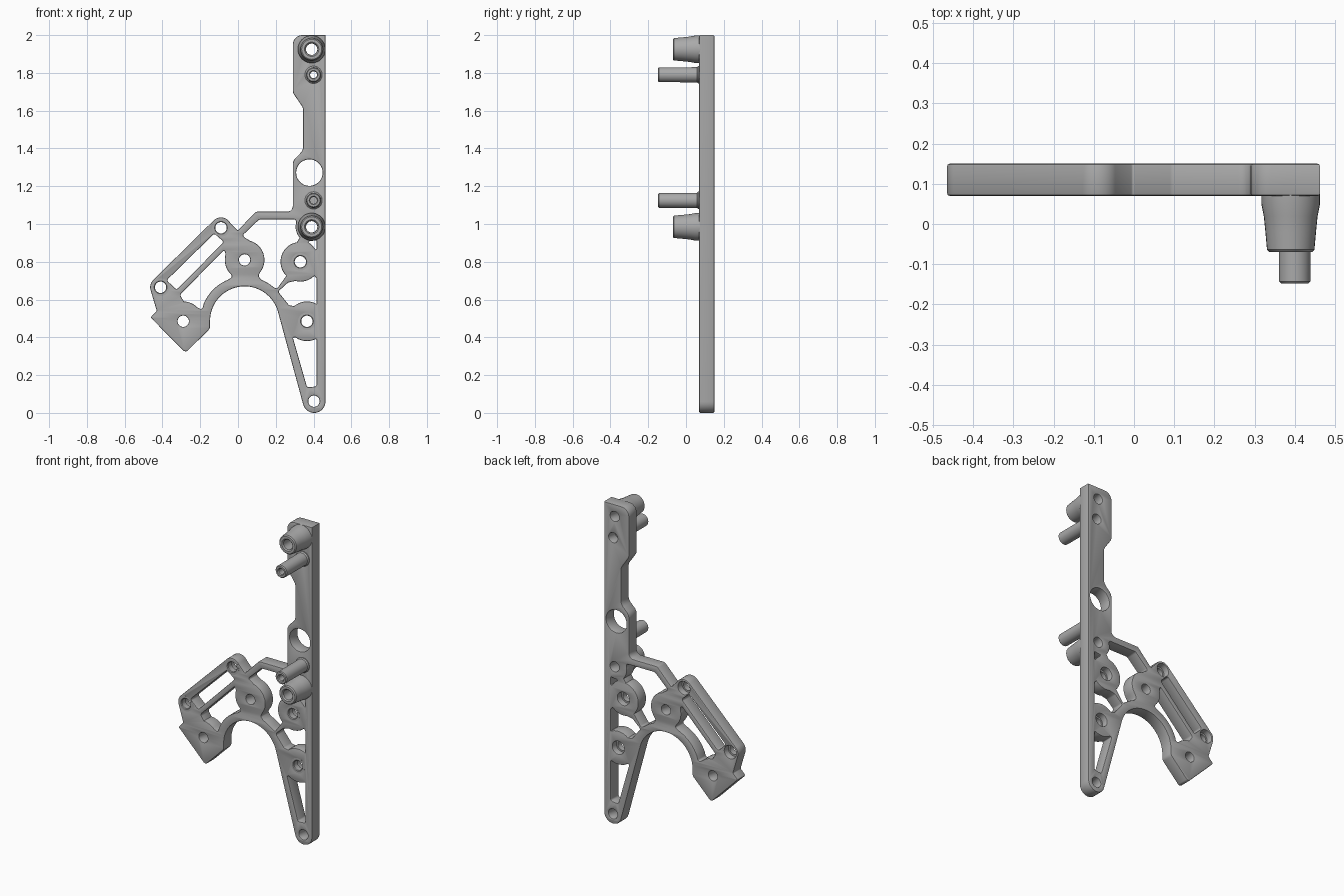
import bpy
import bmesh
from math import radians, cos, sin, pi, tan
from mathutils import Vector

if "Cube" in bpy.data.objects:
    bpy.data.objects.remove(bpy.data.objects["Cube"])

grey = bpy.data.materials.new("neutral grey")
grey.use_nodes = True
grey.diffuse_color = (0.4, 0.4, 0.4, 1)
grey.node_tree.nodes["Principled BSDF"].inputs["Base Color"].default_value = (0.4, 0.4, 0.4, 1)

FRONT, BACK, EDGE = 0.07, 0.15, 0.006
RIM = 0.463


def arc(x, z, r, start, end, n=12):
    """Points along a circle, angles in degrees."""
    angles = [radians(start + (end - start) * i / n) for i in range(n + 1)]
    return [(x + r * cos(a), z + r * sin(a)) for a in angles]


def circle(x, z, r, n=32):
    return arc(x, z, r, 0, 360, n)[:-1]


def rounded(path, steps=5):
    """Fillet each corner given as (x, z, radius)."""
    result = []
    for i, p in enumerate(path):
        here = Vector(p[:2])
        if len(p) == 2:
            result.append(here)
            continue
        a = Vector(path[i - 1][:2]) - here
        b = Vector(path[(i + 1) % len(path)][:2]) - here
        half = a.angle(b) / 2
        cut = min(p[2] / tan(half), a.length * 0.48, b.length * 0.48)
        radius = cut * tan(half)
        centre = here + (a.normalized() + b.normalized()).normalized() * (radius / sin(half))
        u = here + a.normalized() * cut - centre
        v = here + b.normalized() * cut - centre
        for k in range(steps + 1):
            t = k / steps
            result.append(centre + u.lerp(v, t).normalized() * radius)
    return result


def finish(obj, angle=35):
    obj.data.materials.clear()
    obj.data.materials.append(grey)
    bpy.ops.object.select_all(action='DESELECT')
    obj.select_set(True)
    bpy.context.view_layer.objects.active = obj
    bpy.ops.object.shade_smooth_by_angle(angle=radians(angle))


def plate(name, loops):
    """Flat plate with soft edges from an outline and its openings."""
    curve = bpy.data.curves.new(name, 'CURVE')
    curve.dimensions = '2D'
    curve.fill_mode = 'BOTH'
    curve.extrude = (BACK - FRONT) / 2 - EDGE
    curve.bevel_depth = EDGE
    curve.bevel_resolution = 1
    curve.offset = -EDGE
    for loop in loops:
        spline = curve.splines.new('POLY')
        spline.points.add(len(loop) - 1)
        for point, (x, z) in zip(spline.points, loop):
            point.co = (x, z, 0, 1)
        spline.use_cyclic_u = True
    obj = bpy.data.objects.new(name, curve)
    bpy.context.collection.objects.link(obj)
    obj.location.y = (FRONT + BACK) / 2
    obj.rotation_euler.x = pi / 2
    bpy.ops.object.select_all(action='DESELECT')
    obj.select_set(True)
    bpy.context.view_layer.objects.active = obj
    bpy.ops.object.convert(target='MESH')
    obj = bpy.context.object
    bm = bmesh.new()
    bm.from_mesh(obj.data)
    bmesh.ops.remove_doubles(bm, verts=bm.verts, dist=0.0001)
    bmesh.ops.recalc_face_normals(bm, faces=bm.faces)
    bm.to_mesh(obj.data)
    bm.free()
    finish(obj)


def turned(name, x, z, profile, n=32):
    """Hollow round part: closed (radius, y) profile turned about the y axis."""
    bm = bmesh.new()
    rings = [[bm.verts.new((px, y, pz)) for px, pz in circle(0, 0, r, n)] for r, y in profile]
    for i, ring in enumerate(rings):
        nxt = rings[(i + 1) % len(rings)]
        for k in range(n):
            m = (k + 1) % n
            bm.faces.new((ring[k], ring[m], nxt[m], nxt[k]))
    bmesh.ops.recalc_face_normals(bm, faces=bm.faces)
    mesh = bpy.data.meshes.new(name)
    bm.to_mesh(mesh)
    bm.free()
    obj = bpy.data.objects.new(name, mesh)
    obj.location = (x, 0, z)
    bpy.context.collection.objects.link(obj)
    finish(obj)


# Outer outline: foot, straight edge, stepped mast, strut, left arm, arch
outline = rounded(
    arc(0.403, 0.06, 0.06, 195, 360)
    + [(RIM, 2.0), (0.29, 2.0, 0.05), (0.29, 1.695, 0.04), (0.345, 1.615, 0.05),
       (0.345, 1.39, 0.05), (0.29, 1.335, 0.05), (0.29, 1.065, 0.03),
       (0.095, 1.065, 0.02), (-0.002, 0.965, 0.006)]
    + arc(-0.09, 0.98, 0.055, 30, 135)
    + arc(-0.41, 0.665, 0.055, 135, 195)
    + [(-0.43, 0.54, 0.008), (-0.463, 0.505, 0.008), (-0.277, 0.318, 0.018),
       (-0.148, 0.447, 0.03)]
    + arc(0.035, 0.487, 0.183, 180, 15, 32))

# Openings between the ribs
arm_slot = rounded([(-0.125, 0.95, 0.012), (-0.075, 0.905, 0.012),
                    (-0.325, 0.652, 0.012), (-0.378, 0.702, 0.012)])
arm_window = rounded(
    [(-0.07, 0.865, 0.012), (-0.308, 0.625, 0.015)]
    + arc(-0.29, 0.485, 0.105, 88, 45, 8)
    + [(-0.19, 0.545, 0.012)]
    + arc(0.035, 0.487, 0.235, 157, 112, 10)
    + [(-0.03, 0.72, 0.012)]
    + arc(0.035, 0.81, 0.105, 225, 165, 10))
strut_window = rounded(
    [(0.022, 0.938, 0.01), (0.112, 1.024, 0.02), (0.305, 1.024, 0.01)]
    + arc(0.39, 0.985, 0.085, 165, 222, 8)
    + arc(0.33, 0.80, 0.105, 100, 225, 16)
    + [(0.205, 0.655, 0.012)]
    + arc(0.035, 0.487, 0.235, 52, 68, 5)
    + [(0.108, 0.725, 0.012)]
    + arc(0.035, 0.81, 0.105, -38, 75, 16))
mast_gap = rounded([(0.367, 0.907, 0.004), (0.416, 0.914, 0.004),
                    (0.416, 0.858, 0.004), (0.39, 0.89)])
upper_window = rounded(
    [(0.212, 0.642, 0.012), (0.265, 0.69, 0.02)]
    + arc(0.33, 0.80, 0.105, 255, 315, 8)
    + [(0.416, 0.712, 0.01), (0.416, 0.575, 0.01)]
    + arc(0.365, 0.485, 0.105, 65, 130, 8)
    + [(0.27, 0.57, 0.015)])
leg_window = rounded(
    [(0.29, 0.40, 0.01)] + arc(0.365, 0.485, 0.105, 235, 295, 8)
    + [(0.416, 0.39, 0.008), (0.416, 0.14, 0.012), (0.366, 0.135, 0.012)])

# Hole positions
stepped = [(0.33, 0.80), (0.365, 0.485), (-0.09, 0.98), (-0.41, 0.665)]
plain = [(0.035, 0.81), (-0.29, 0.485), (0.402, 0.062)]
posts = [(0.39, 1.925), (0.39, 0.985)]
pins = [(0.40, 1.79), (0.40, 1.125)]

loops = [outline, arm_slot, arm_window, strut_window, mast_gap, upper_window, leg_window,
         circle(0.378, 1.272, 0.07, 48)]
loops += [circle(x, z, 0.04) for x, z in stepped]
loops += [circle(x, z, 0.03) for x, z in plain + posts + pins[:1]]
plate("bracket_plate", loops)

# Stepped holes: narrow collar at the front, wide recess at the back
for i, (x, z) in enumerate(stepped):
    turned(f"hole_collar_{i + 1}", x, z,
           [(0.03, 0.11), (0.042, 0.11), (0.047, FRONT - 0.0005),
            (0.034, FRONT - 0.0005), (0.03, FRONT + 0.004)])

# Flared posts
for i, (x, z) in enumerate(posts):
    turned(f"flared_post_{i + 1}", x, z,
           [(0.031, 0.085), (0.073, 0.085), (0.073, 0.05), (0.067, 0.02), (0.063, -0.02),
            (0.059, -0.064), (0.053, -0.07), (0.038, -0.07), (0.031, -0.063)])

# Slim pins
for i, (x, z) in enumerate(pins):
    turned(f"slim_pin_{i + 1}", x, z,
           [(0.018, 0.085), (0.046, 0.085), (0.046, 0.064), (0.04, 0.058),
            (0.039, -0.143), (0.034, -0.148), (0.023, -0.148), (0.018, -0.143)])
